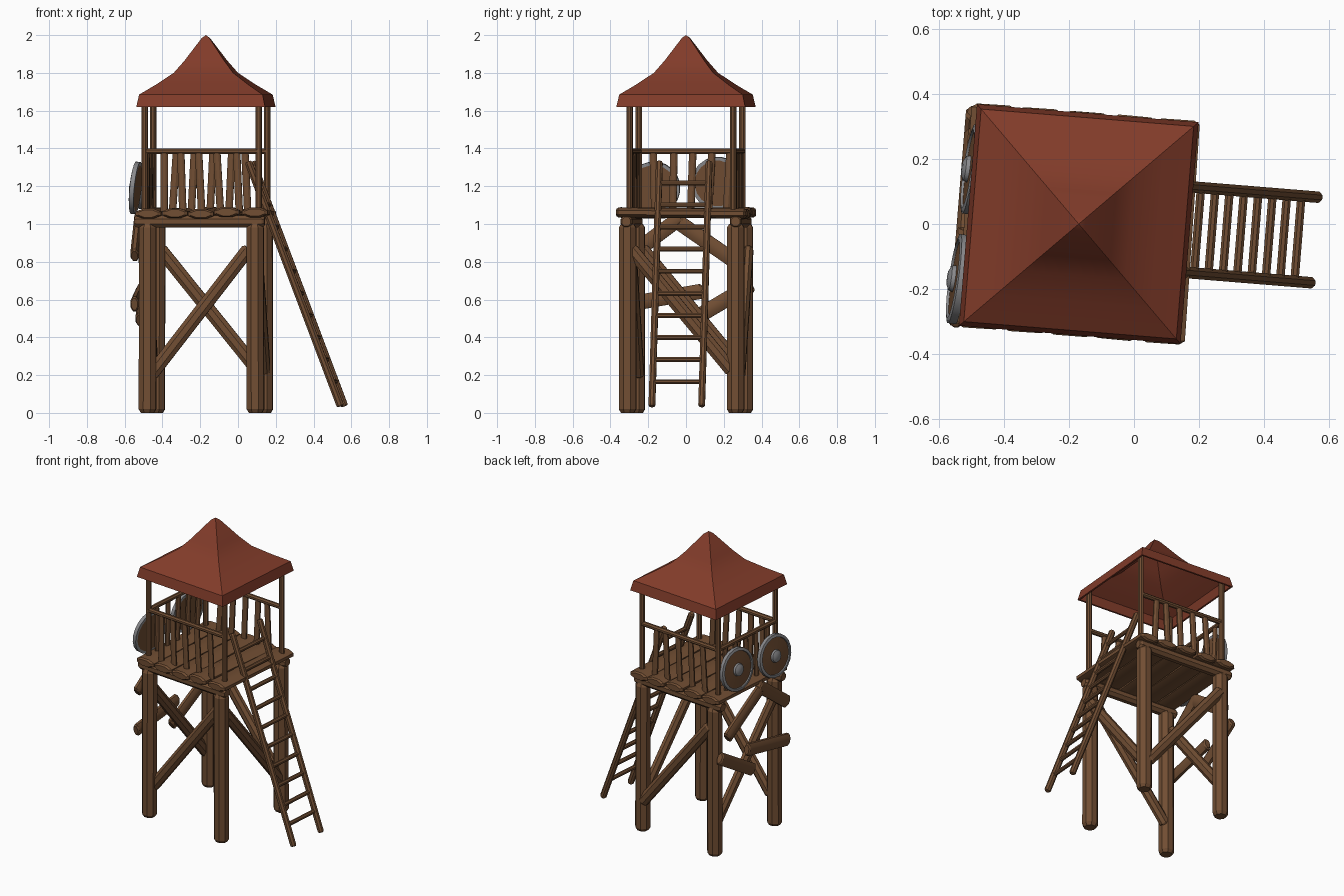
import bpy, bmesh, math, random
from mathutils import Vector, Matrix

if "Cube" in bpy.data.objects:
    bpy.data.objects.remove(bpy.data.objects["Cube"])

random.seed(4)
# the whole tower is turned slightly and stands left of centre
BASE = Matrix.Translation((-0.17, 0, 0)) @ Matrix.Rotation(math.radians(-4.66), 4, 'Z')


def material(name, rgb):
    m = bpy.data.materials.new(name)
    m.diffuse_color = (*rgb, 1)
    m.use_nodes = True
    m.node_tree.nodes["Principled BSDF"].inputs["Base Color"].default_value = m.diffuse_color
    return m


WOOD = material("brown_wood", (0.165, 0.076, 0.033))
ROOF = material("red_roof", (0.225, 0.045, 0.023))
METAL = material("grey_metal", (0.25, 0.25, 0.26))


def loft(name, profile, sides, mat4, mats, sx=1.0, sy=1.0, rule=None, angle=30):
    """Stack rings of (radius, height) around z, scaled by sx, sy, then place them."""
    bm = bmesh.new()
    rings = []
    for r, z in profile:
        if r == 0:
            rings.append([bm.verts.new((0, 0, z))])
            continue
        ring = []
        for i in range(sides):
            a = 2 * math.pi * (i + 0.5) / sides
            ring.append(bm.verts.new((r * sx * math.cos(a), r * sy * math.sin(a), z)))
        rings.append(ring)
    for k in range(len(rings) - 1):
        a, b = rings[k], rings[k + 1]
        for i in range(sides):
            j = (i + 1) % sides
            if len(a) == 1:
                f = bm.faces.new((a[0], b[j], b[i]))
            elif len(b) == 1:
                f = bm.faces.new((a[i], a[j], b[0]))
            else:
                f = bm.faces.new((a[i], a[j], b[j], b[i]))
            if rule:
                f.material_index = rule(k)
    for ring, flip in ((rings[0], True), (rings[-1], False)):
        if len(ring) > 1:
            bm.faces.new(ring[::-1] if flip else ring)
    bmesh.ops.recalc_face_normals(bm, faces=bm.faces)
    me = bpy.data.meshes.new(name)
    bm.transform(BASE @ mat4)
    bm.to_mesh(me)
    bm.free()
    for m in mats:
        me.materials.append(m)
    ob = bpy.data.objects.new(name, me)
    bpy.context.collection.objects.link(ob)
    bpy.ops.object.select_all(action='DESELECT')
    ob.select_set(True)
    bpy.context.view_layer.objects.active = ob
    bpy.ops.object.shade_smooth_by_angle(angle=math.radians(angle))
    return ob


def log(name, p0, p1, w, d=None, thin=(0, 0, 1), sides=8):
    """Chamfered log or plank: half-width w, half-thickness d along 'thin'."""
    d = d or w
    p0, p1 = Vector(p0), Vector(p1)
    z = (p1 - p0).normalized()
    t = Vector(thin)
    if abs(t.dot(z)) > 0.95:
        t = Vector((1, 0, 0))
    x = t.cross(z).normalized()
    y = z.cross(x)
    m = Matrix((x, y, z)).transposed().to_4x4()
    m.translation = p0
    n, b = (p1 - p0).length, min(w, d) * 0.4
    prof = [(0.75, 0), (1, b), (1, n - b), (0.75, n)]
    return loft(name, prof, sides, m, [WOOD], w, d)


# legs, upper posts
for i in (-1, 1):
    for j in (-1, 1):
        log("leg", (i * .287, j * .287, 0), (i * .285, j * .287, 1.0), .049)
        log("roof_post", (i * .303, j * .275, 1.05), (i * .303, j * .275, 1.68), .018)

# floor beams and planks
for j in (-1, 1):
    log("floor_beam", (-.355, j * .29, 1.013), (.335, j * .29, 1.013), .034)
for k in range(5):
    u = -.285 + k * .142
    dz, sk = random.uniform(-.006, .006), random.uniform(-.008, .008)
    log("floor_plank", (u - sk, -.345, 1.058 + dz), (u + sk, .345, 1.058 - dz), .073, .028)

# railings on three sides, the ladder side stays open
for j in (-1, 1):
    log("side_rail", (-.31, j * .275, 1.385), (.31, j * .275, 1.385), .016)
    for k in range(5):
        u = -.2 + k * .1
        lean = random.uniform(-.025, .025)
        log("baluster", (u, j * .275, 1.06), (u + lean, j * .275, 1.385), .021, .013, (0, 1, 0))
log("left_rail", (-.303, -.28, 1.385), (-.303, .28, 1.385), .016)
for k in range(5):
    v = -.19 + k * .095
    lean = random.uniform(-.025, .025)
    log("baluster", (-.303, v, 1.06), (-.303, v + lean, 1.385), .021, .013, (1, 0, 0))

# diagonal braces, one per side
FRONT, SIDE = (0, 1, 0), (1, 0, 0)
log("front_brace", (-.27, -.27, .20), (.25, -.27, .87), .038, .028, FRONT)
log("back_brace", (.27, .31, .20), (-.27, .31, .87), .038, .028, FRONT)
log("right_brace", (.295, -.27, .87), (.295, .27, .22), .038, .028, SIDE)
log("left_brace", (-.30, .28, .22), (-.30, -.26, .87), .038, .028, SIDE)

# loose boards nailed on the left side
for a, za, b, zb in ((.25, .79, -.07, 1.01), (-.05, 1.04, -.33, .83),
                     (.06, .645, -.34, .575), (.32, .68, -.0, .49)):
    log("loose_board", (-.352, a, za), (-.352, b, zb), .043, .024, SIDE)

# ladder
bot, top = Vector((.725, 0, .035)), Vector((.235, 0, 1.33))
for v in (-.122, .142):
    log("ladder_rail", bot + Vector((0, v, 0)), top + Vector((0, v, 0)), .021, .019, FRONT)
for k in range(10):
    p = bot.lerp(top, (0.13 + k * .117) / 1.295)
    log("ladder_rung", p + Vector((0, -.125, 0)), p + Vector((0, .145, 0)), .014)

# hollow square roof with a flared eave
q = math.sqrt(2)
outer = [(.342, 1.62), (.328, 1.685), (.245, 1.738), (.158, 1.80), (.105, 1.865), (.02, 1.985)]
prof = [(0, 1.965), (.09, 1.855), (.15, 1.785), (.315, 1.675), (.33, 1.62)] + outer + [(0, 2.0)]
loft("roof", [(r * q, z) for r, z in prof], 4, Matrix.Identity(4), [ROOF], angle=35)

# round shields: metal rim and boss, wooden face
shield = [(0, 0), (.122, 0), (.14, 0), (.14, .024), (.122, .028), (.12, .02),
          (.042, .024), (.038, .036), (.022, .044), (0, .046)]
for v, z, u in ((.14, 1.215, -.328), (-.20, 1.19, -.345)):
    rot = Vector((-1, .06, .1)).to_track_quat('Z', 'Y').to_matrix().to_4x4()
    loft("shield", shield, 20, Matrix.Translation((u, v, z)) @ rot, [WOOD, METAL],
         rule=lambda k: 0 if k in (0, 5) else 1)
